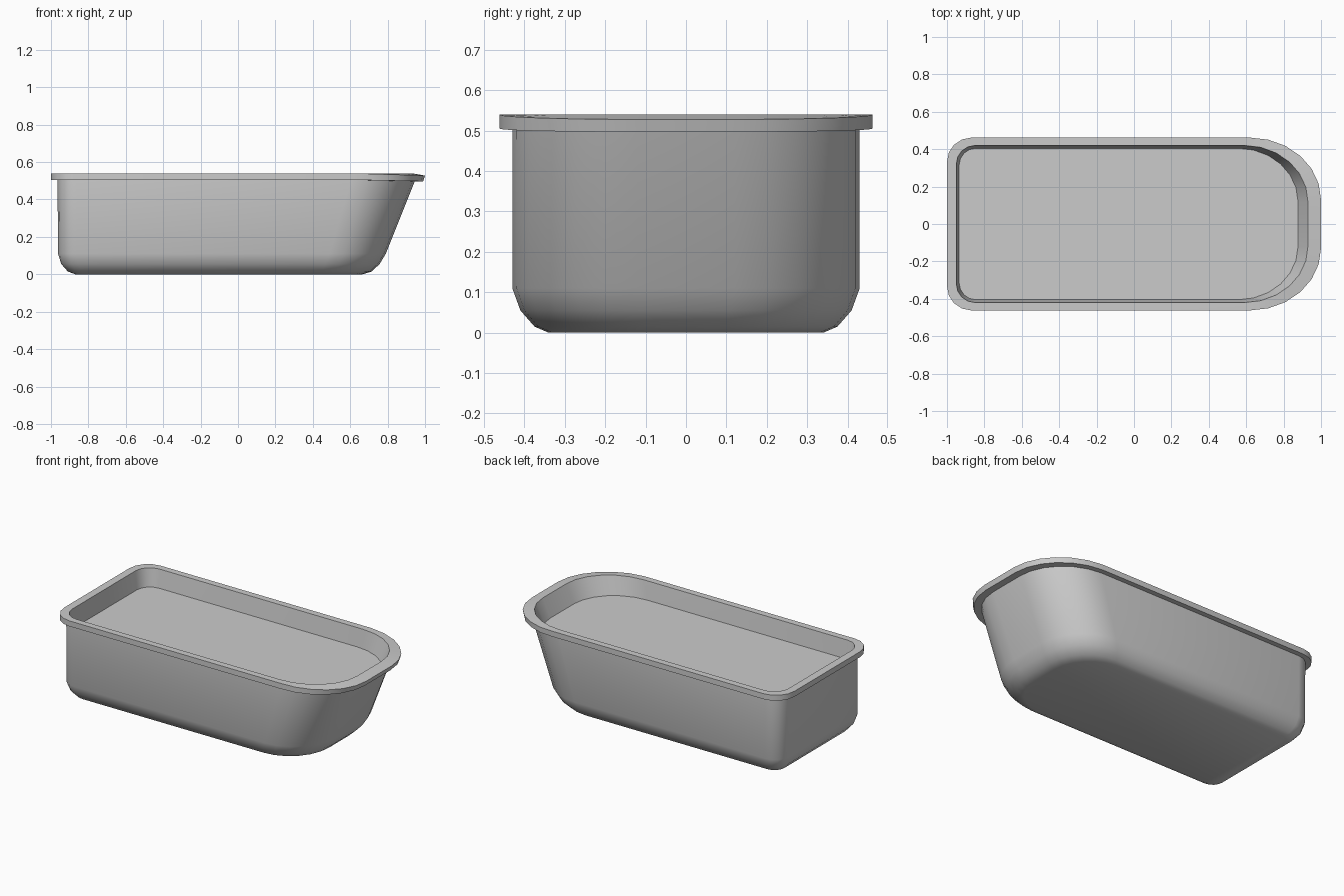
import bpy, bmesh
from math import sin, cos, pi, radians

if "Cube" in bpy.data.objects:
    bpy.data.objects.remove(bpy.data.objects["Cube"])


def outline(z, left, right, half, r, flat, length, dip=0.0):
    """Tub plan: small round corners on the left, long elliptical ones on the right."""
    b = half - flat
    upper = []
    for i in range(7):      # sloped end, from the flat part round to the side
        a = i / 6 * pi / 2
        upper.append((right - length + length * cos(a), flat + b * sin(a), z - dip * cos(a)))
    for i in range(5):      # square end corner
        a = pi / 2 + i / 4 * pi / 2
        upper.append((left + r + r * cos(a), half - r + r * sin(a), z))
    return upper + [(x, -y, h) for x, y, h in reversed(upper)]


def loft(name, rings, cap_start=False, cap_end=False):
    bm = bmesh.new()
    loops = [[bm.verts.new(p) for p in ring] for ring in rings]
    n = len(loops[0])
    for lo, hi in zip(loops, loops[1:]):
        for i in range(n):
            j = (i + 1) % n
            bm.faces.new((lo[i], lo[j], hi[j], hi[i]))
    if cap_start:
        bm.faces.new(loops[0][::-1])
    if cap_end:
        bm.faces.new(loops[-1])
    mesh = bpy.data.meshes.new(name)
    bm.to_mesh(mesh)
    bm.free()
    ob = bpy.data.objects.new(name, mesh)
    bpy.context.collection.objects.link(ob)
    bpy.ops.object.select_all(action='DESELECT')
    bpy.context.view_layer.objects.active = ob
    ob.select_set(True)
    bpy.ops.object.shade_smooth_by_angle(angle=radians(40))
    return ob


water = outline(0.425, -0.935, 0.877, 0.405, 0.09, 0.12, 0.32)

# Tub: rounded base, leaning right end, overhanging rim, inner wall
loft("tub", [
    outline(0.000, -0.870, 0.665, 0.340, 0.05, 0.09, 0.25),
    outline(0.015, -0.910, 0.715, 0.375, 0.07, 0.10, 0.27),
    outline(0.055, -0.945, 0.757, 0.410, 0.09, 0.11, 0.29),
    outline(0.110, -0.962, 0.790, 0.430, 0.10, 0.12, 0.30),
    outline(0.505, -0.965, 0.945, 0.430, 0.10, 0.12, 0.34, 0.008),
    outline(0.505, -1.000, 0.990, 0.462, 0.13, 0.13, 0.37, 0.008),
    outline(0.540, -1.000, 1.000, 0.462, 0.13, 0.13, 0.38, 0.012),
    outline(0.540, -0.950, 0.930, 0.420, 0.10, 0.12, 0.34),
    water,
], cap_start=True)

# Flat surface filling the tub
loft("water_surface", [water], cap_end=True)
